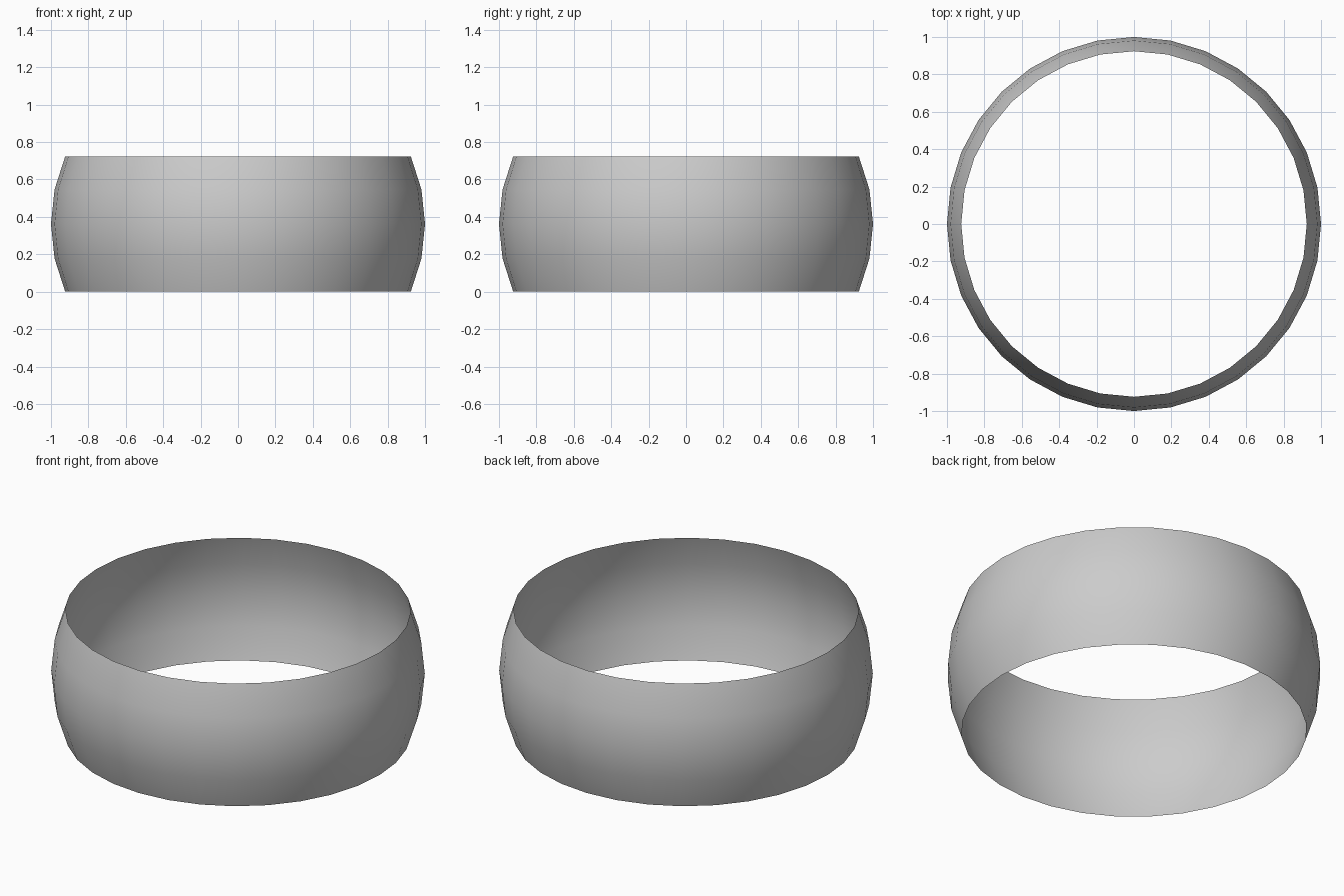
import bpy, bmesh, math

if "Cube" in bpy.data.objects:
    bpy.data.objects.remove(bpy.data.objects["Cube"])

SEGMENTS = 32
HALF_HEIGHT = 0.362
STEP = math.radians(11.25)

# Open bulging band: the middle belt of a sphere, slightly flattened
bm = bmesh.new()
rings = []
for i in range(-2, 3):
    radius = math.cos(i * STEP)
    z = HALF_HEIGHT * (1 + math.sin(i * STEP) / math.sin(2 * STEP))
    rings.append([bm.verts.new((radius * math.cos(k * math.tau / SEGMENTS),
                                radius * math.sin(k * math.tau / SEGMENTS), z))
                  for k in range(SEGMENTS)])

for low, high in zip(rings, rings[1:]):
    for k in range(SEGMENTS):
        n = (k + 1) % SEGMENTS
        face = bm.faces.new((low[k], low[n], high[n], high[k]))
        face.smooth = True

mesh = bpy.data.meshes.new("ring_band")
bm.to_mesh(mesh)
bm.free()
band = bpy.data.objects.new("ring_band", mesh)
bpy.context.collection.objects.link(band)
